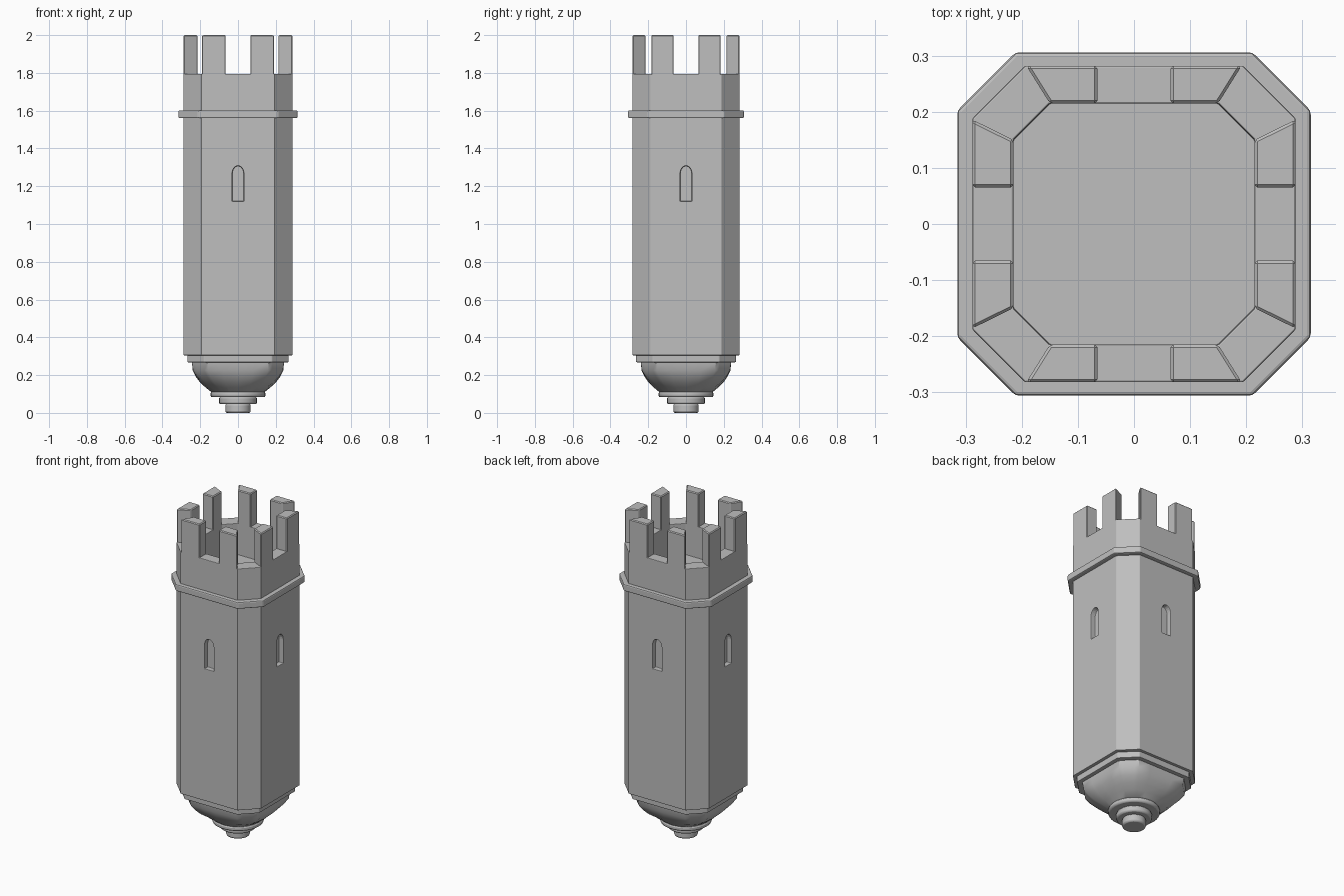
import bpy, bmesh, math
from mathutils import Matrix

cube = bpy.data.objects.get("Cube")
if cube:
    bpy.data.objects.remove(cube, do_unlink=True)

stone = bpy.data.materials.new("grey stone")
stone.use_nodes = True
GREY = (0.52, 0.52, 0.52, 1)
stone.diffuse_color = GREY
stone.node_tree.nodes["Principled BSDF"].inputs["Base Color"].default_value = GREY


def octagon(hx, hy, c):
    """Rectangle with chamfered corners, counter-clockwise."""
    return [(hx, c - hy), (hx, hy - c), (hx - c, hy), (c - hx, hy),
            (-hx, hy - c), (-hx, c - hy), (c - hx, -hy), (hx - c, -hy)]


def rounded(pts, radius, mix, cuts=4):
    """Subdivide an outline and blend it towards a circle."""
    out = []
    for i, (ax, ay) in enumerate(pts):
        bx, by = pts[(i + 1) % len(pts)]
        for k in range(cuts):
            x, y = ax + (bx - ax) * k / cuts, ay + (by - ay) * k / cuts
            d = math.hypot(x, y)
            out.append((x + (x / d * radius - x) * mix, y + (y / d * radius - y) * mix))
    return out


def finish(name, bm):
    bmesh.ops.recalc_face_normals(bm, faces=bm.faces)
    me = bpy.data.meshes.new(name)
    bm.to_mesh(me)
    bm.free()
    me.materials.append(stone)
    ob = bpy.data.objects.new(name, me)
    bpy.context.collection.objects.link(ob)
    return ob


def loft(name, rings, bevel=0.0):
    """Closed solid through (outline, z) rings."""
    bm = bmesh.new()
    loops = [[bm.verts.new((x, y, z)) for x, y in pts] for pts, z in rings]
    for a, b in zip(loops, loops[1:]):
        n = len(a)
        for i in range(n):
            j = (i + 1) % n
            bm.faces.new((a[i], a[j], b[j], b[i]))
    bm.faces.new(loops[0])
    bm.faces.new(loops[-1])
    ob = finish(name, bm)
    if bevel:
        add_bevel(ob, bevel)
    return ob


def add_bevel(ob, width):
    m = ob.modifiers.new("soft edges", 'BEVEL')
    m.width, m.segments = width, 2
    m.limit_method, m.angle_limit = 'ANGLE', math.radians(30)


HX, HY = 0.288, 0.282
wall = octagon(HX, HY, 0.094)
inner = octagon(0.215, 0.215, 0.065)

# Shaft with the hollow parapet and its floor
shaft = loft("tower_shaft", [(wall, 0.305), (wall, 1.795), (inner, 1.795), (inner, 1.6)])

# Arched window recesses on all four sides
for i in range(4):
    half = HX if i % 2 else HY
    arch = [(-0.031, 1.12), (0.031, 1.12)]
    arch += [(0.031 * math.cos(a), 1.265 + 0.043 * math.sin(a))
             for a in (math.pi * k / 10 for k in range(11))]
    bm = bmesh.new()
    face = bm.faces.new([bm.verts.new((x, -half - 0.05, z)) for x, z in arch])
    new = bmesh.ops.extrude_face_region(bm, geom=[face])["geom"]
    bmesh.ops.translate(bm, vec=(0, 0.08, 0),
                        verts=[v for v in new if isinstance(v, bmesh.types.BMVert)])
    bm.transform(Matrix.Rotation(i * math.pi / 2, 4, 'Z'))
    cutter = finish("window_cutter", bm)
    cutter.hide_render = True
    cutter.hide_set(True)
    cutter.display_type = 'WIRE'
    cut = shaft.modifiers.new("window", 'BOOLEAN')
    cut.operation, cut.solver, cut.object = 'DIFFERENCE', 'EXACT', cutter
add_bevel(shaft, 0.003)

# Two battlement teeth per side, leaving the corners open
for i in range(4):
    along, out = (HY, HX) if i % 2 else (HX, HY)
    for s in (-1, 1):
        plan = [(s * 0.065, -out), (s * (along - 0.096), -out),
                (s * 0.15, -0.215), (s * 0.065, -0.215)]
        bm = bmesh.new()
        low = [bm.verts.new((x, y, 1.79)) for x, y in plan]
        top = [bm.verts.new((x, y, 2.0)) for x, y in plan]
        bm.faces.new(low)
        bm.faces.new(top)
        for k in range(4):
            j = (k + 1) % 4
            bm.faces.new((low[k], low[j], top[j], top[k]))
        bmesh.ops.recalc_face_normals(bm, faces=bm.faces)
        edges = [e for e in bm.edges if max(v.co.z for v in e.verts) > 1.9]
        bmesh.ops.bevel(bm, geom=edges, offset=0.005, segments=1, affect='EDGES')
        bm.transform(Matrix.Rotation(i * math.pi / 2, 4, 'Z'))
        finish("battlement_tooth", bm)

# Projecting string course under the parapet
band = octagon(0.315, 0.306, 0.104)
loft("string_course", [(band, 1.56), (band, 1.602)], 0.007)

# Ledge below the shaft
ledge = octagon(0.268, 0.264, 0.088)
loft("lower_ledge", [(ledge, 0.268), (ledge, 0.31)], 0.004)

# Bowl-shaped corbel, octagonal above and round below
profile = [(0.27, 0.244, 0.0), (0.225, 0.24, 0.05), (0.19, 0.222, 0.2),
           (0.16, 0.2, 0.4), (0.135, 0.172, 0.7), (0.105, 0.135, 1.0)]
bowl = loft("corbel_bowl", [(rounded(octagon(r, r * 0.98, r * 0.33), r, mix), z)
                            for z, r, mix in reversed(profile)])

# Stepped round pendant
steps = [(0.083, 0.112, 0.145), (0.046, 0.085, 0.1), (0.0, 0.048, 0.067)]
pendant = []
for low, high, r in steps:
    circle = [(r * math.cos(math.tau * k / 32), r * math.sin(math.tau * k / 32))
              for k in range(32)]
    pendant.append(loft("pendant_step", [(circle, low), (circle, high)], 0.009))

# Smooth shading on the rounded parts
bpy.ops.object.select_all(action='DESELECT')
for ob in [bowl] + pendant:
    ob.select_set(True)
bpy.context.view_layer.objects.active = bowl
bpy.ops.object.shade_smooth_by_angle(angle=math.radians(35))
